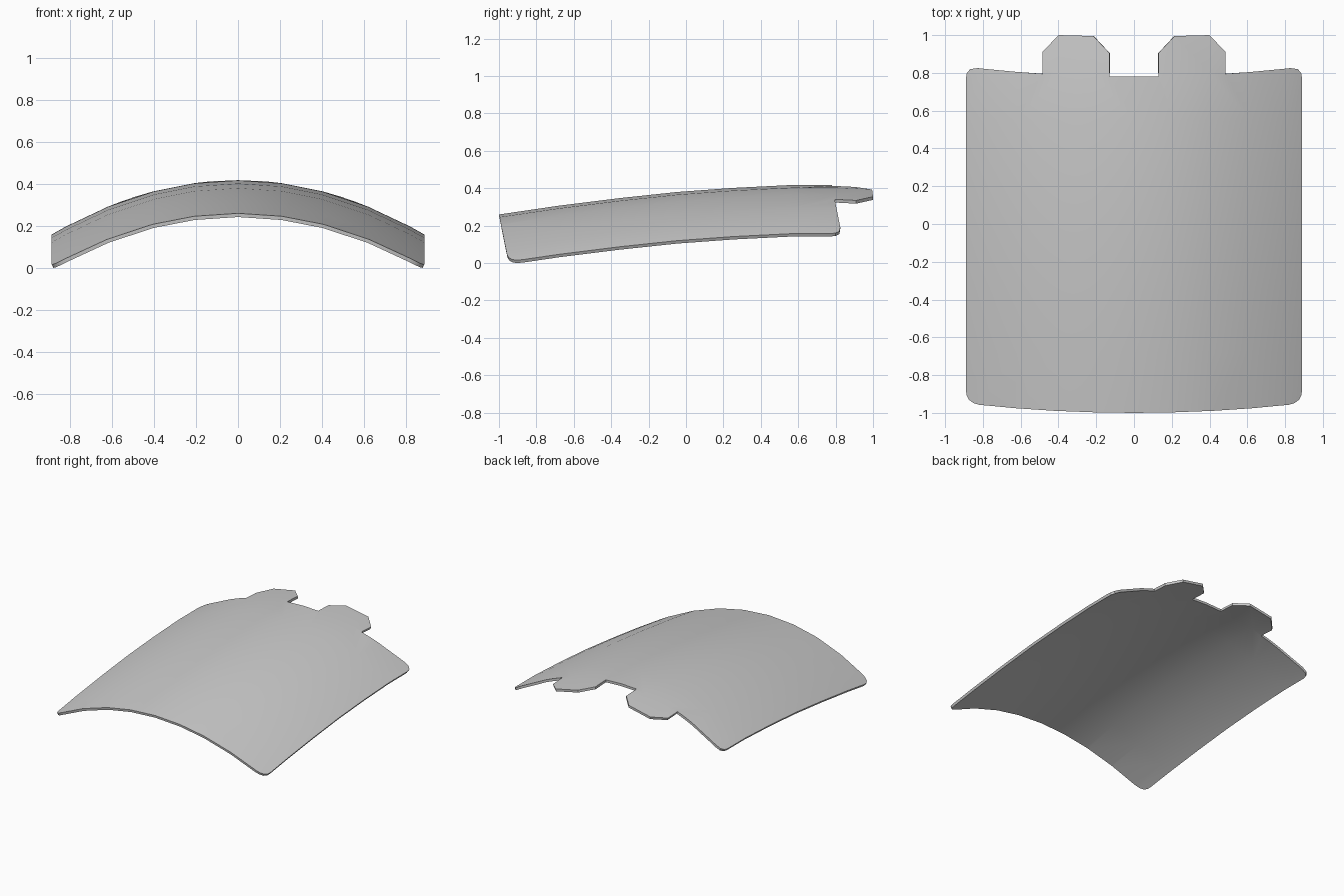
import bpy, bmesh

if "Cube" in bpy.data.objects:
    bpy.data.objects.remove(bpy.data.objects["Cube"])

# Right half of the plate outline seen from above, front centre to back centre
half = [(0, -1), (.21, -.997), (.42, -.989), (.63, -.975), (.82, -.957), (.85, -.948),
        (.874, -.93), (.887, -.905), (.89, -.87), (.89, .77), (.885, .8), (.867, .82),
        (.83, .825), (.62, .805), (.485, .795), (.485, .91), (.4, 1),
        (.215, .995), (.13, .905), (.13, .78), (0, .78)]
outline = half + [(-x, y) for x, y in reversed(half[1:-1])]

# Height of the ridge line along y
ridge = [(-1, .26), (-.68, .307), (-.36, .347), (-.05, .38), (.25, .402),
         (.55, .417), (.8, .418), (1, .408)]


def ridge_height(y):
    for (y0, z0), (y1, z1) in zip(ridge, ridge[1:]):
        if y <= y1:
            return z0 + (z1 - z0) * (y - y0) / (y1 - y0)
    return ridge[-1][1]


# Flat sheet, sliced into a grid so that it can bend
bm = bmesh.new()
bm.faces.new([bm.verts.new((x, y, 0)) for x, y in outline])


def slice_sheet(co, no):
    bmesh.ops.bisect_plane(bm, geom=bm.verts[:] + bm.edges[:] + bm.faces[:],
                           dist=.003, plane_co=co, plane_no=no)


for x in (-.82, -.62, -.4, -.21, 0, .21, .4, .62, .82):
    slice_sheet((x, 0, 0), (1, 0, 0))
for y, _ in ridge[1:-1]:
    slice_sheet((0, y, 0), (0, 1, 0))

# Arch the sheet across x and follow the ridge along y
for v in bm.verts:
    v.co.z = ridge_height(v.co.y) - .26 * (v.co.x / .89) ** 2
bm.normal_update()
mesh = bpy.data.meshes.new("curved_plate")
bm.to_mesh(mesh)
bm.free()
plate = bpy.data.objects.new("curved_plate", mesh)
bpy.context.collection.objects.link(plate)

# Plate thickness, grown downwards
solid = plate.modifiers.new("thickness", 'SOLIDIFY')
solid.thickness = .018
solid.offset = -1
bpy.context.view_layer.objects.active = plate
plate.select_set(True)
bpy.ops.object.modifier_apply(modifier=solid.name)
bpy.ops.object.shade_smooth_by_angle(angle=.6)

# Rest the lowest corner on the ground
low = min(v.co.z for v in plate.data.vertices)
for v in plate.data.vertices:
    v.co.z -= low
